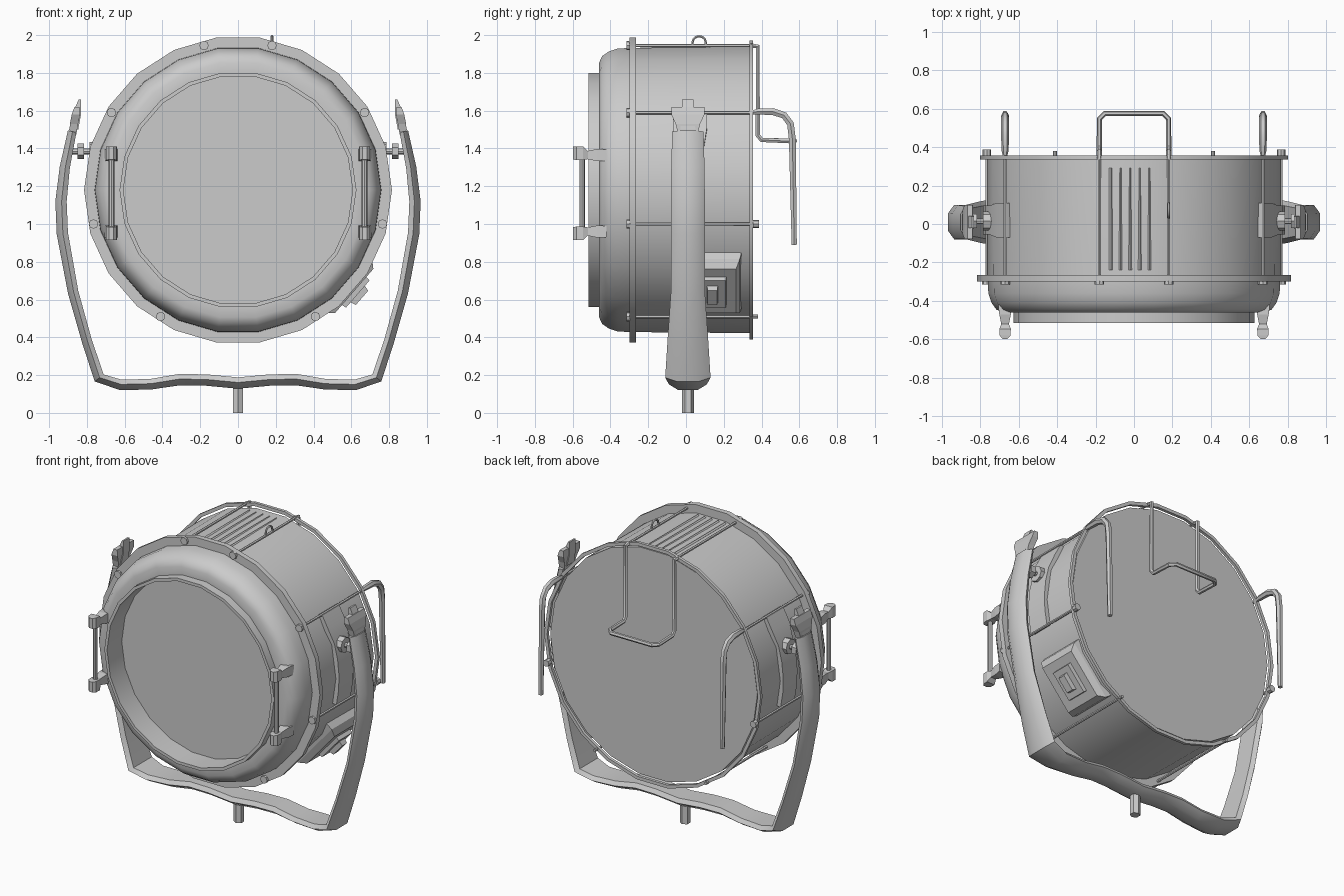
import bpy, bmesh, math
from mathutils import Vector, Matrix

cube = bpy.data.objects.get("Cube")
if cube:
    bpy.data.objects.remove(cube, do_unlink=True)

grey = bpy.data.materials.new("grey metal")
grey.use_nodes = True
COLOUR = (0.6, 0.6, 0.6, 1)
grey.diffuse_color = COLOUR
grey.node_tree.nodes["Principled BSDF"].inputs["Base Color"].default_value = COLOUR

CZ = 1.18      # height of the drum axis
SIDES = 22
ROD_R = 0.786  # radius of the tie rod circle


def finish(obj, smooth=True):
    obj.data.materials.clear()
    obj.data.materials.append(grey)
    bpy.ops.object.select_all(action='DESELECT')
    obj.select_set(True)
    bpy.context.view_layer.objects.active = obj
    if smooth:
        bpy.ops.object.shade_smooth_by_angle(angle=math.radians(38))
    return obj


def from_bmesh(name, bm, smooth=True):
    bmesh.ops.recalc_face_normals(bm, faces=bm.faces)
    mesh = bpy.data.meshes.new(name)
    bm.to_mesh(mesh)
    bm.free()
    obj = bpy.data.objects.new(name, mesh)
    bpy.context.collection.objects.link(obj)
    return finish(obj, smooth)


def loft(name, rings, closed=False, smooth=True):
    """Skin equal-length rings of points; cap the ends unless closed."""
    bm = bmesh.new()
    loops = [[bm.verts.new(p) for p in ring] for ring in rings]
    pairs = list(zip(loops, loops[1:]))
    if closed:
        pairs.append((loops[-1], loops[0]))
    else:
        bm.faces.new(loops[0])
        bm.faces.new(loops[-1])
    n = len(loops[0])
    for a, b in pairs:
        for i in range(n):
            j = (i + 1) % n
            bm.faces.new((a[i], a[j], b[j], b[i]))
    return from_bmesh(name, bm, smooth)


def polar(r, angle, y):
    return Vector((r * math.cos(angle), y, CZ + r * math.sin(angle)))


def lathe(name, profile, closed=False):
    """Revolve (radius, y) points about the drum axis."""
    turn = [math.pi / 2 + (i + 0.5) * math.tau / SIDES for i in range(SIDES)]
    return loft(name, [[polar(r, a, y) for a in turn] for r, y in profile], closed)


def tube(name, points, radius, closed=False, sizes=None):
    curve = bpy.data.curves.new(name, 'CURVE')
    curve.dimensions = '3D'
    curve.bevel_depth = radius
    curve.bevel_resolution = 1
    curve.use_fill_caps = True
    spline = curve.splines.new('POLY')
    spline.points.add(len(points) - 1)
    for i, p in enumerate(points):
        spline.points[i].co = (*p, 1)
        spline.points[i].radius = sizes[i] if sizes else 1
    spline.use_cyclic_u = closed
    temp = bpy.data.objects.new(name + " path", curve)
    bpy.context.collection.objects.link(temp)
    mesh = bpy.data.meshes.new_from_object(
        temp.evaluated_get(bpy.context.evaluated_depsgraph_get()))
    bpy.data.objects.remove(temp, do_unlink=True)
    obj = bpy.data.objects.new(name, mesh)
    bpy.context.collection.objects.link(obj)
    return finish(obj)


def cylinder(name, start, end, radius, sides=8):
    start, end = Vector(start), Vector(end)
    bm = bmesh.new()
    turn = (end - start).to_track_quat('Z', 'Y').to_matrix().to_4x4()
    bmesh.ops.create_cone(bm, cap_ends=True, segments=sides, radius1=radius,
                          radius2=radius, depth=(end - start).length,
                          matrix=Matrix.Translation((start + end) / 2) @ turn)
    return from_bmesh(name, bm, smooth=sides > 6)


# Drum: closed back, rounded front shoulder, recessed lens inside a short rim
lathe("drum", [(0.765, 0.34), (0.765, 0.30), (0.76, -0.28), (0.757, -0.36),
               (0.74, -0.41), (0.715, -0.445), (0.68, -0.46), (0.627, -0.46),
               (0.627, -0.515), (0.607, -0.515), (0.607, -0.36)])
lathe("front_flange", [(0.75, -0.30), (0.815, -0.30), (0.815, -0.265), (0.75, -0.265)], True)
lathe("back_ring", [(0.778, 0.335), (0.80, 0.335), (0.80, 0.355), (0.778, 0.355)], True)

# Vent slats on top of the drum
for i in range(5):
    x = -0.12 + i * 0.05
    cylinder("vent_slat", (x, -0.24, 1.932), (x, 0.29, 1.932), 0.009, 4)

# Tie rods with bolt heads and nuts; the pairs mirror across x
for side in (-1, 1):
    for x, z, nut in ((0.18, 1.945, 0), (0.67, 1.59, 0), (0.765, 1.0, 0.022), (0.41, 0.51, 0.01)):
        x *= side
        cylinder("tie_rod", (x, -0.29, z), (x, 0.365, z), 0.009, 6)
        cylinder("bolt_head", (x, -0.315, z), (x, -0.295, z), 0.025)
        if nut:
            cylinder("rod_nut", (x, 0.355, z), (x, 0.375 + nut / 2, z), nut)

    # Rear side handles, hooked downwards
    x = side * 0.67
    tube("rear_handle", [(x, 0.34, 1.59), (x, 0.38, 1.595), (x, 0.46, 1.595), (x, 0.52, 1.575),
                         (x, 0.553, 1.53), (x, 0.563, 1.45), (x, 0.573, 0.89)], 0.021,
         sizes=[0.4, 0.85, 1, 1, 1, 1, 0.75])

    # Front grab handles on flared brackets
    cylinder("front_handle_bar", (x, -0.55, 0.93), (x, -0.55, 1.40), 0.015)
    for z, flare in ((1.375, -0.01), (0.95, 0.01)):
        rings = []
        for y, w, h in ((-0.42, 0.036, 0.03), (-0.47, 0.03, 0.032),
                        (-0.52, 0.02, 0.022), (-0.545, 0.03, 0.036),
                        (-0.58, 0.028, 0.036), (-0.598, 0.012, 0.034)):
            c = z + (flare if y > -0.53 else 0)
            rings.append([(x + a * w, y, c + b * h)
                          for a, b in ((-1, -1), (1, -1), (1, 1), (-1, 1))])
        loft("front_handle_bracket", rings, smooth=False)

    # Curved strap that carries the pivot
    rings = []
    for i in range(7):
        a = math.radians(32 - i * 7.5)
        half = 0.09 if i < 2 else 0.075
        a = a if side > 0 else math.pi - a
        rings.append([polar(r, a, 0.02 + s * half)
                      for r, s in ((0.745, -1), (0.785, -1), (0.785, 1), (0.745, 1))])
    loft("pivot_strap", rings)
    cylinder("pivot_pin", (side * 0.74, 0.015, 1.385), (side * 0.91, 0.015, 1.385), 0.016)
    cylinder("pivot_boss", (side * 0.72, 0.015, 1.385), (side * 0.785, 0.015, 1.385), 0.05)
    cylinder("pivot_knob", (side * 0.815, 0.015, 1.385), (side * 0.85, 0.015, 1.385), 0.042, 6)

    # Clamp and lever on the yoke end
    def slab(name, stations):
        loft(name, [[(side * (px + u * t), 0.01 + v * w, pz)
                     for u, v in ((-1, -1), (1, -1), (1, 1), (-1, 1))]
                    for px, pz, t, w in stations], smooth=False)
    slab("yoke_clamp", [(0.875, 1.47, 0.018, 0.05), (0.868, 1.53, 0.022, 0.065),
                        (0.858, 1.58, 0.022, 0.088), (0.852, 1.62, 0.014, 0.088)])
    slab("clamp_lever", [(0.87, 1.50, 0.024, 0.04), (0.855, 1.58, 0.024, 0.032),
                         (0.837, 1.66, 0.006, 0.03)])

# Rear top handle, a bent loop running down from the upper rods
half_loop = [(0.18, 0.34, 1.945), (0.18, 0.38, 1.94), (0.18, 0.38, 1.47), (0.18, 0.40, 1.445),
             (0.18, 0.545, 1.44), (0.15, 0.575, 1.44)]
tube("rear_top_handle", half_loop + [(-x, y, z) for x, y, z in reversed(half_loop)], 0.014)

# Safety loop on an upper rod
loop = [(0.18, 0.07 - 0.035 * math.cos(a), 1.962 + 0.032 * math.sin(a))
        for a in (i * math.pi / 6 for i in range(7))]
tube("safety_loop", [(0.18, 0.035, 1.94)] + loop + [(0.18, 0.105, 1.94)], 0.007)

# Yoke: bevelled bar lofted along a mirrored path (x, z, half width, half thickness)
half = [(0.878, 1.49, 0.083, 0.023), (0.917, 1.30, 0.088, 0.027), (0.937, 1.12, 0.09, 0.03),
        (0.930, 0.95, 0.09, 0.03), (0.873, 0.64, 0.09, 0.028), (0.80, 0.38, 0.108, 0.027),
        (0.735, 0.185, 0.12, 0.03), (0.62, 0.148, 0.10, 0.028), (0.46, 0.152, 0.09, 0.028),
        (0.31, 0.176, 0.085, 0.03), (0.17, 0.174, 0.085, 0.03)]
path = half + [(0, 0.158, 0.085, 0.03)] + [(-x, *rest) for x, *rest in reversed(half)]
section = ((-1, -0.1), (-0.8, -1), (0.8, -1), (1, -0.1), (0.5, 1), (-0.5, 1))
rings = []
for i, (x, z, w, t) in enumerate(path):
    a, b = path[max(i - 1, 0)], path[min(i + 1, len(path) - 1)]
    along = Vector((b[0] - a[0], 0, b[1] - a[1])).normalized()
    out = Vector((-along.z, 0, along.x))
    rings.append([Vector((x, 0.01 + s * w, z)) + out * (u * t) for s, u in section])
loft("yoke", rings)
cylinder("mounting_stem", (0, 0.01, 0), (0, 0.01, 0.15), 0.032, 6)

# Switch box on the lower left side of the drum: stepped pad with a rocker
ang = math.radians(-41)
tangent = Vector((-math.sin(ang), 0, math.cos(ang)))


def pad(name, y, steps):
    rings = []
    for r, length, width in steps:
        rings.append([polar(r, ang, y + v * width) + tangent * (u * length)
                      for u, v in ((-1, -1), (1, -1), (1, 1), (-1, 1))])
    loft(name, rings, smooth=False)


pad("switch_box", 0.13, [(0.70, 0.20, 0.17), (0.775, 0.19, 0.155), (0.815, 0.155, 0.135)])
pad("switch_plate", 0.14, [(0.80, 0.10, 0.075), (0.84, 0.095, 0.07)])
pad("switch_rocker", 0.14, [(0.83, 0.06, 0.03), (0.87, 0.05, 0.025)])
